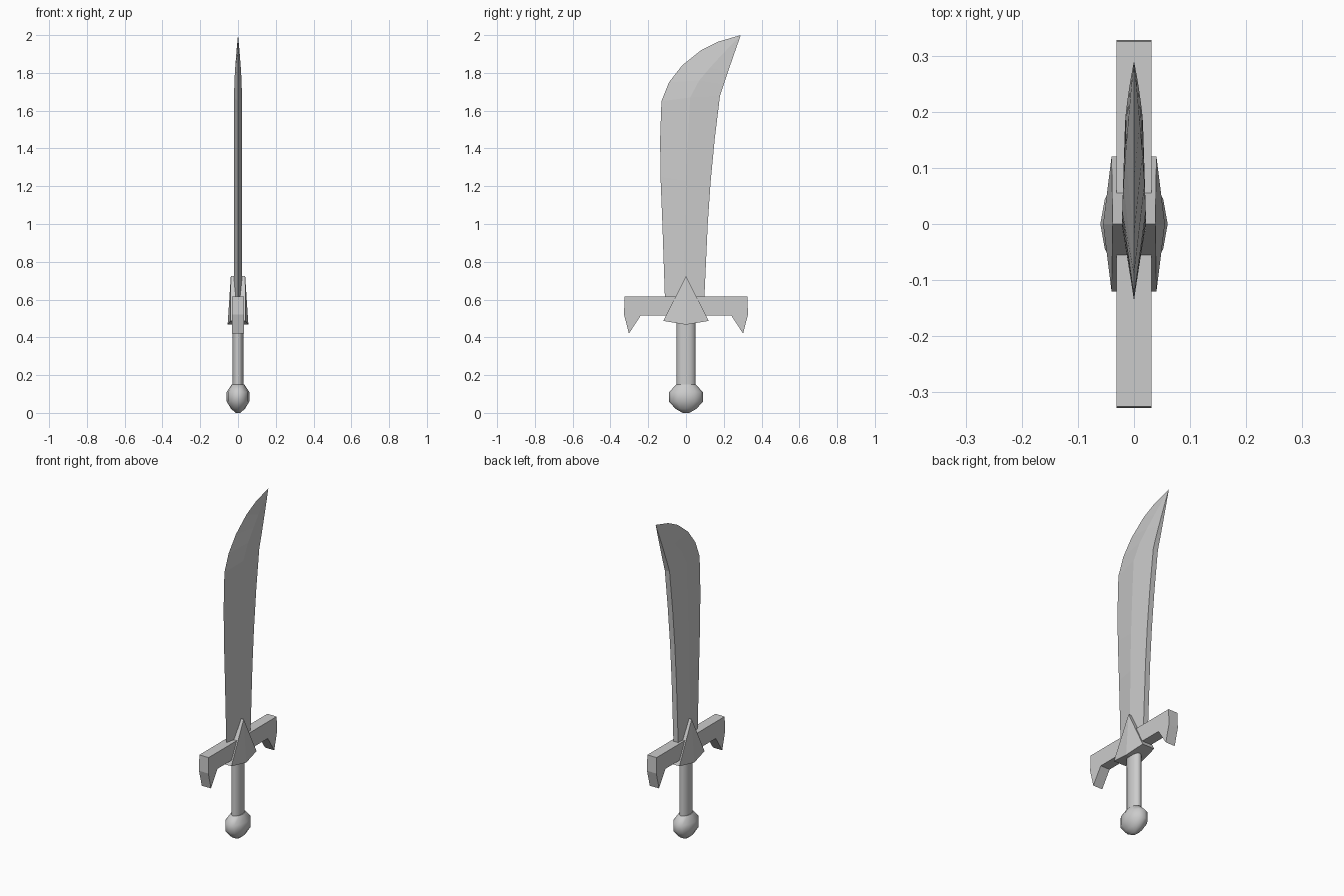
import bpy, bmesh, math

cube = bpy.data.objects.get("Cube")
if cube:
    bpy.data.objects.remove(cube)

steel = bpy.data.materials.new("grey_steel")
steel.use_nodes = True
GREY = (0.6, 0.6, 0.6, 1)
steel.diffuse_color = GREY
steel.node_tree.nodes["Principled BSDF"].inputs["Base Color"].default_value = GREY


def loft(name, rings, smooth=False):
    """Skin a list of equal-sized closed rings and cap both ends."""
    bm = bmesh.new()
    loops = [[bm.verts.new(p) for p in ring] for ring in rings]
    n = len(loops[0])
    for a, b in zip(loops, loops[1:]):
        for i in range(n):
            j = (i + 1) % n
            bm.faces.new((a[i], a[j], b[j], b[i]))
    bm.faces.new(loops[0][::-1])
    bm.faces.new(loops[-1])
    bmesh.ops.remove_doubles(bm, verts=bm.verts, dist=0.0005)
    bmesh.ops.recalc_face_normals(bm, faces=bm.faces)
    mesh = bpy.data.meshes.new(name)
    bm.to_mesh(mesh)
    bm.free()
    mesh.materials.append(steel)
    obj = bpy.data.objects.new(name, mesh)
    bpy.context.collection.objects.link(obj)
    if smooth:
        bpy.ops.object.select_all(action='DESELECT')
        obj.select_set(True)
        bpy.context.view_layer.objects.active = obj
        bpy.ops.object.shade_smooth_by_angle(angle=math.radians(50))
    return obj


def ellipse(rx, ry, z, n=12):
    return [(rx * math.cos(math.tau * i / n), ry * math.sin(math.tau * i / n), z)
            for i in range(n)]


# Blade: sharp front edge, shallow ridge and flat spine, sweeping back to a point
# Each station holds (edge y, edge z), (ridge y, ridge z), (spine y, spine z), thickness
stations = [
    ((-.11, .56), (-.01, .56), (.095, .56), 1),
    ((-.125, 1.0), (-.005, 1.0), (.115, 1.0), 1),
    ((-.135, 1.25), (0, 1.23), (.13, 1.22), 1),
    ((-.137, 1.45), (.01, 1.45), (.152, 1.45), 1),
    ((-.13, 1.65), (.022, 1.67), (.18, 1.68), 1),
    ((-.09, 1.75), (.07, 1.76), (.2, 1.74), .9),
    ((-.02, 1.84), (.125, 1.825), (.222, 1.805), .72),
    ((.08, 1.92), (.18, 1.885), (.246, 1.875), .5),
    ((.17, 1.965), (.232, 1.94), (.267, 1.935), .28),
    ((.29, 2.0), (.29, 2.0), (.29, 2.0), 0),
]
rings = []
for edge, ridge, spine, t in stations:
    rings.append([(0, *edge), (.021 * t, *ridge), (.016 * t, *spine),
                  (-.016 * t, *spine), (-.021 * t, *ridge)])
loft("blade", rings)

# Crossguard: bar with downturned claws, mirrored front to back
half = [(.325, .615), (.328, .52), (.302, .42), (.24, .515)]
profile = half + [(-y, z) for y, z in reversed(half)]
loft("crossguard", [[(x, y, z) for y, z in profile] for x in (-.031, .031)])

# Crest: pointed block over the guard, each side folded along a central ridge
bm = bmesh.new()
sides = []
for s in (-1, 1):
    sides.append([bm.verts.new(p) for p in (
        (s * .038, 0, .725), (s * .04, .12, .487),
        (s * .055, 0, .467), (s * .04, -.12, .487))])
for top, back, low, front in sides:
    bm.faces.new((top, back, low))
    bm.faces.new((top, low, front))
for i in range(4):
    j = (i + 1) % 4
    bm.faces.new((sides[0][i], sides[0][j], sides[1][j], sides[1][i]))
bmesh.ops.recalc_face_normals(bm, faces=bm.faces)
mesh = bpy.data.meshes.new("crest")
bm.to_mesh(mesh)
bm.free()
mesh.materials.append(steel)
bpy.context.collection.objects.link(bpy.data.objects.new("crest", mesh))

# Grip: oval rod
loft("grip", [ellipse(.029, .05, z) for z in (.13, .5)], smooth=True)

# Pommel: faceted oval knob
knob = [(.2, 0), (.62, .022), (1, .06), (1, .11), (.57, .15)]
loft("pommel", [ellipse(.06 * r, .09 * r, z) for r, z in knob], smooth=True)
